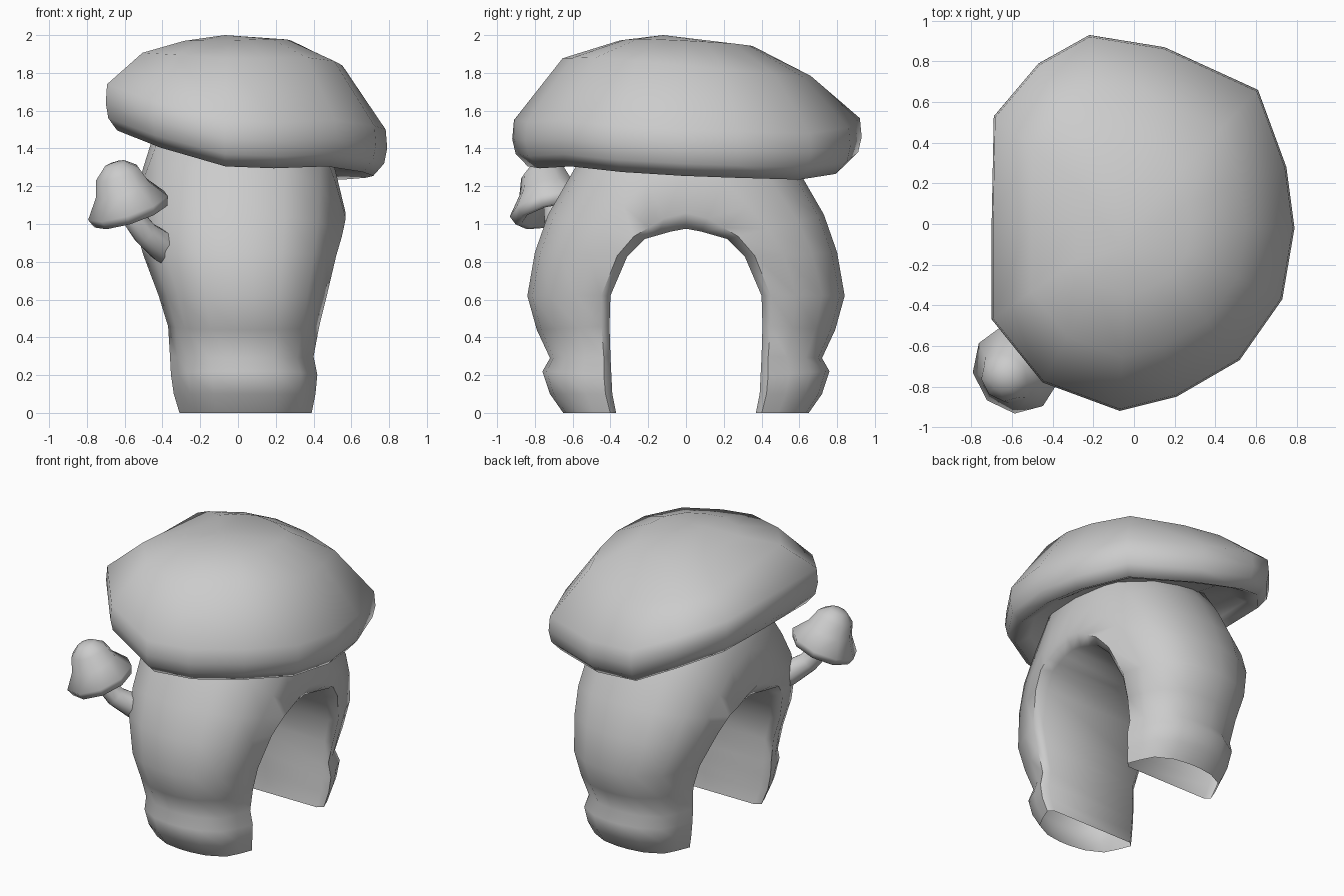
import bpy, bmesh, math
from mathutils import Vector

if "Cube" in bpy.data.objects:
    bpy.data.objects.remove(bpy.data.objects["Cube"])


def loft(name, rings, cap_start=True, cap_end=True, angle=80):
    """Skin a list of equal-length closed rings; ends: True flat, point tip, False open."""
    bm = bmesh.new()
    vs = [[bm.verts.new(p) for p in r] for r in rings]
    n = len(vs[0])
    for a, b in zip(vs, vs[1:]):
        for i in range(n):
            j = (i + 1) % n
            bm.faces.new((a[i], a[j], b[j], b[i]))
    for ring, end in ((vs[0], cap_start), (vs[-1], cap_end)):
        if end is True:
            bm.faces.new(ring)
        elif end:
            tip = bm.verts.new(end)
            for i in range(n):
                bm.faces.new((ring[i], ring[(i + 1) % n], tip))
    bmesh.ops.recalc_face_normals(bm, faces=bm.faces[:])
    me = bpy.data.meshes.new(name)
    bm.to_mesh(me)
    bm.free()
    ob = bpy.data.objects.new(name, me)
    bpy.context.collection.objects.link(ob)
    bpy.ops.object.select_all(action='DESELECT')
    ob.select_set(True)
    bpy.context.view_layer.objects.active = ob
    bpy.ops.object.shade_smooth_by_angle(angle=math.radians(angle))
    return ob


# Arched stem: D-shaped sections swept from one foot over to the other, open feet
# station: inner y, inner z, outer y, outer z, x min, x max
stations = [
    (.37, 0, .65, 0, -.31, .39),
    (.39, .1, .72, .10, -.34, .41),
    (.395, .2, .76, .22, -.355, .42),
    (.40, .3, .72, .29, -.36, .40),
    (.405, .46, .79, .44, -.37, .43),
    (.40, .62, .84, .62, -.42, .47),
    (.31, .83, .80, .85, -.50, .52),
    (.22, .92, .73, 1.05, -.53, .55),
    (.15, .94, .58, 1.31, -.55, .56),
    (.08, .96, .38, 1.60, -.56, .57),
    (0, .975, 0, 1.73, -.56, .57),
]
# half D section: x fraction, fraction from inner to outer side
half = [(.90, 0), (1, .11), (.90, .42), (.77, .73), (.44, .94), (.12, 1)]
section = half + [(-x, t) for x, t in reversed(half)]


def arch_ring(st, side):
    yi, zi, yo, zo, x0, x1 = st
    c, h = (x0 + x1) / 2, (x1 - x0) / 2
    return [(c + h * x, side * (yi + (yo - yi) * t), zi + (zo - zi) * t)
            for x, t in section]


loft("arched_stem", [arch_ring(s, -1) for s in stations]
     + [arch_ring(s, 1) for s in reversed(stations[:-1])], False, False, 60)

# Large tilted cap: irregular rim outline with rim height
rim = [(-.69, .53, 1.66), (-.47, .79, 1.58), (-.22, .93, 1.48), (.15, .87, 1.43),
       (.61, .66, 1.40), (.75, .28, 1.41), (.79, -.02, 1.42), (.73, -.37, 1.44),
       (.52, -.67, 1.47), (.21, -.85, 1.46), (-.07, -.92, 1.47),
       (-.45, -.78, 1.57), (-.70, -.47, 1.66), (-.70, .03, 1.66)]
cx, cy, top = -.03, 0, 2.0


def cap_ring(scale, dz, rise=0, lean_x=0, lean_y=0):
    return [(cx + (x - cx) * scale, cy + (y - cy) * scale,
             z + dz + (top - z - dz) * rise + lean_x * x + lean_y * y)
            for x, y, z in rim]


loft("large_cap",
     [cap_ring(.7, -.06), cap_ring(.81, -.12), cap_ring(.91, -.165),
      cap_ring(.98, -.10), cap_ring(1, -.02), cap_ring(.99, .08),
      cap_ring(.71, .08, .63, .03, -.05), cap_ring(.38, .08, .91, .02, -.015)],
     (cx, cy, 1.45), (-.07, -.12, top))


def disc(centre, axis, r, n):
    """Ring of n points around a centre, facing along axis."""
    q = Vector(axis).to_track_quat('Z', 'Y')
    return [Vector(centre) + q @ Vector((r * math.cos(a), r * math.sin(a), 0))
            for a in (2 * math.pi * i / n for i in range(n))]


# Small side mushroom: bent stem
path = [Vector(p) for p in ((-.34, -.53, .86), (-.40, -.59, .88),
                            (-.49, -.66, .95), (-.55, -.69, 1.03), (-.58, -.70, 1.14))]
radii = [.095, .085, .07, .065, .06]
rings = []
for i, p in enumerate(path):
    d = path[min(i + 1, 4)] - path[max(i - 1, 0)]
    rings.append(disc(p, d, radii[i], 8))
loft("small_stem", rings, False, False)

# Small side mushroom: tilted bell cap
axis = Vector((-.3, -.22, .93)).normalized()
base = Vector((-.575, -.71, 1.075))
profile = [(.08, .04), (.17, -.03), (.205, -.03), (.225, .02), (.15, .12),
           (.12, .21), (.06, .26)]
loft("small_cap", [disc(base + axis * h, axis, r, 9) for r, h in profile],
     base + axis * .06, base + axis * .27)
